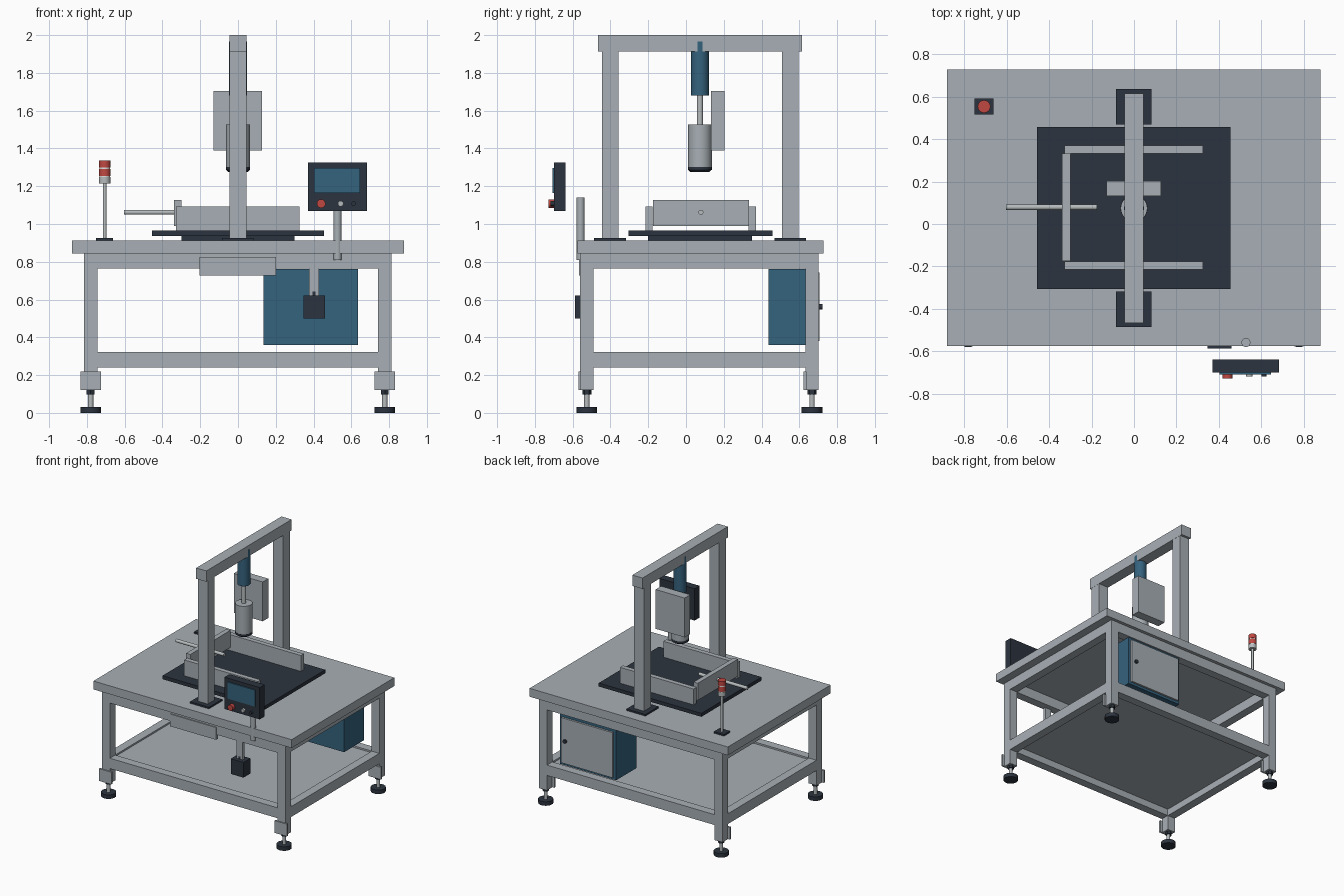
import bpy, bmesh, math
from mathutils import Matrix, Vector

if "Cube" in bpy.data.objects:
    bpy.data.objects.remove(bpy.data.objects["Cube"])


def material(name, rgb):
    m = bpy.data.materials.new(name)
    m.diffuse_color = (*rgb, 1)
    m.use_nodes = True
    m.node_tree.nodes["Principled BSDF"].inputs["Base Color"].default_value = m.diffuse_color
    return m


GREY = material("frame grey", (0.39, 0.43, 0.46))
DARK = material("dark slate", (0.025, 0.034, 0.05))
BLUE = material("machine blue", (0.036, 0.125, 0.21))
RED = material("signal red", (0.53, 0.065, 0.055))
STEEL = material("bright steel", (0.47, 0.50, 0.51))
WHITE = material("lamp white", (0.75, 0.75, 0.73))


def finish(name, bm, mat):
    mesh = bpy.data.meshes.new(name)
    bm.to_mesh(mesh)
    bm.free()
    mesh.materials.append(mat)
    ob = bpy.data.objects.new(name, mesh)
    bpy.context.collection.objects.link(ob)
    return ob


def box(name, x, y, z, mat):
    """Box from (min, max) ranges on each axis."""
    bm = bmesh.new()
    bmesh.ops.create_cube(bm, size=1)
    for v in bm.verts:
        v.co = Vector([(r[0] + r[1]) / 2 + c * (r[1] - r[0])
                       for r, c in zip((x, y, z), v.co)])
    return finish(name, bm, mat)


def rod(name, start, end, radius, mat, segments=24, top_radius=None):
    """Round bar between two points."""
    a, b = Vector(start), Vector(end)
    turn = Vector((0, 0, 1)).rotation_difference(b - a).to_matrix().to_4x4()
    bm = bmesh.new()
    bmesh.ops.create_cone(bm, cap_ends=True, segments=segments, radius1=radius,
                          radius2=radius if top_radius is None else top_radius,
                          depth=(b - a).length,
                          matrix=Matrix.Translation((a + b) / 2) @ turn)
    ob = finish(name, bm, mat)
    bpy.ops.object.select_all(action='DESELECT')
    ob.select_set(True)
    bpy.context.view_layer.objects.active = ob
    bpy.ops.object.shade_smooth_by_angle(angle=math.radians(40))
    return ob


def post(name, x, y, z0, z1, radius, mat, **kw):
    return rod(name, (x, y, z0), (x, y, z1), radius, mat, **kw)


# Table top and lower shelf
box("table_top", (-0.88, 0.878), (-0.575, 0.727), (0.845, 0.912), GREY)
box("lower_shelf", (-0.76, 0.76), (-0.51, 0.65), (0.295, 0.31), GREY)

# Legs with levelling feet and mounting plates
for sx, x in (("left", -0.78), ("right", 0.777)):
    for sy, y in (("front", -0.525), ("back", 0.667)):
        tag = f"{sy}_{sx}"
        box(f"leg_{tag}", (x - 0.035, x + 0.035), (y - 0.035, y + 0.035), (0.12, 0.845), GREY)
        box(f"foot_plate_{tag}", (x - 0.055, x + 0.055), (y - 0.045, y - 0.03), (0.122, 0.22), GREY)
        post(f"foot_nut_{tag}", x, y, 0.098, 0.12, 0.024, DARK, segments=6)
        post(f"foot_stem_{tag}", x, y, 0.03, 0.12, 0.014, STEEL, segments=16)
        post(f"foot_pad_{tag}", x, y, 0, 0.032, 0.055, DARK)

# Horizontal frame rails
for level, z in (("upper", (0.765, 0.845)), ("lower", (0.24, 0.323))):
    for side, y in (("front", -0.525), ("back", 0.667)):
        box(f"{level}_rail_{side}", (-0.745, 0.742), (y - 0.034, y + 0.034), z, GREY)
    for side, x in (("left", -0.78), ("right", 0.777)):
        box(f"{level}_rail_{side}", (x - 0.034, x + 0.034), (-0.49, 0.632), z, GREY)

# Electrical cabinet with rear door
box("cabinet", (0.135, 0.635), (0.437, 0.692), (0.36, 0.762), BLUE)
box("cabinet_door", (0.157, 0.613), (0.692, 0.708), (0.38, 0.742), GREY)
rod("door_knob", (0.575, 0.706, 0.562), (0.575, 0.722, 0.562), 0.015, DARK)

# Front cover and hanging switch box
box("front_cover", (-0.205, 0.202), (-0.567, -0.545), (0.727, 0.825), GREY)
box("switch_hanger", (0.375, 0.43), (-0.555, -0.53), (0.62, 0.768), GREY)
post("switch_gland", 0.402, -0.54, 0.62, 0.643, 0.017, DARK)
box("switch_box", (0.347, 0.46), (-0.587, -0.5), (0.5, 0.622), DARK)

# Control panel on its post
post("panel_post", 0.527, -0.558, 0.81, 1.14, 0.021, GREY)
box("panel_housing", (0.37, 0.683), (-0.7, -0.637), (1.07, 1.325), DARK)
box("panel_screen", (0.403, 0.645), (-0.708, -0.7), (1.165, 1.297), BLUE)
for name, x, r, y, mat in (("stop_button", 0.44, 0.023, -0.728, RED),
                           ("start_button", 0.543, 0.015, -0.718, STEEL),
                           ("reset_button", 0.612, 0.012, -0.718, DARK)):
    rod(name, (x, -0.698, 1.108), (x, y, 1.108), r, mat)

# Signal tower
tx, ty = -0.706, 0.553
box("tower_base", (tx - 0.045, tx + 0.045), (ty - 0.038, ty + 0.038), (0.912, 0.925), DARK)
post("tower_pole", tx, ty, 0.92, 1.22, 0.01, STEEL, segments=16)
post("tower_collar", tx, ty, 1.215, 1.25, 0.03, STEEL)
post("tower_lamp_low", tx, ty, 1.255, 1.292, 0.03, RED)
post("tower_lamp_high", tx, ty, 1.30, 1.337, 0.03, RED)
for i, (z0, z1) in enumerate(((1.25, 1.255), (1.292, 1.30))):
    post(f"tower_band_{i}", tx, ty, z0, z1, 0.028, WHITE)

# Gantry
for side, y in (("front", -0.402), ("back", 0.552)):
    box(f"gantry_foot_{side}", (-0.085, 0.083), (y - 0.084, y + 0.084), (0.91, 0.925), DARK)
    box(f"gantry_column_{side}", (-0.044, 0.044), (y - 0.044, y + 0.044), (0.92, 1.915), GREY)
box("gantry_beam", (-0.045, 0.045), (-0.465, 0.615), (1.913, 2.0), GREY)

# Press cylinder, ram, head and side box
py = 0.074
post("press_cylinder", 0, py, 1.68, 1.965, 0.0468, BLUE, segments=32)
post("press_ram", 0, py, 1.52, 1.69, 0.016, STEEL)
post("press_head", 0, py, 1.30, 1.527, 0.063, GREY, segments=32)
post("head_ring", 0, py, 1.285, 1.302, 0.064, DARK, segments=32)
post("head_tip", 0, py, 1.275, 1.285, 0.05, DARK, segments=32, top_radius=0.06)
box("head_box", (-0.13, 0.127), (0.132, 0.203), (1.39, 1.705), GREY)

# Work plate and clamping fixture
box("work_plate", (-0.456, 0.454), (-0.305, 0.457), (0.937, 0.965), DARK)
box("work_plate_spacer", (-0.3, 0.3), (-0.2, 0.35), (0.91, 0.937), DARK)
for side, y in (("front", -0.195), ("back", 0.352)):
    box(f"guide_rail_{side}", (-0.327, 0.325), (y - 0.02, y + 0.018), (0.965, 1.092), GREY)
box("pusher_bar", (-0.338, -0.3), (-0.175, 0.333), (0.99, 1.127), GREY)
rod("pusher_rod", (-0.603, 0.079, 1.062), (-0.175, 0.079, 1.062), 0.013, STEEL, segments=16)
